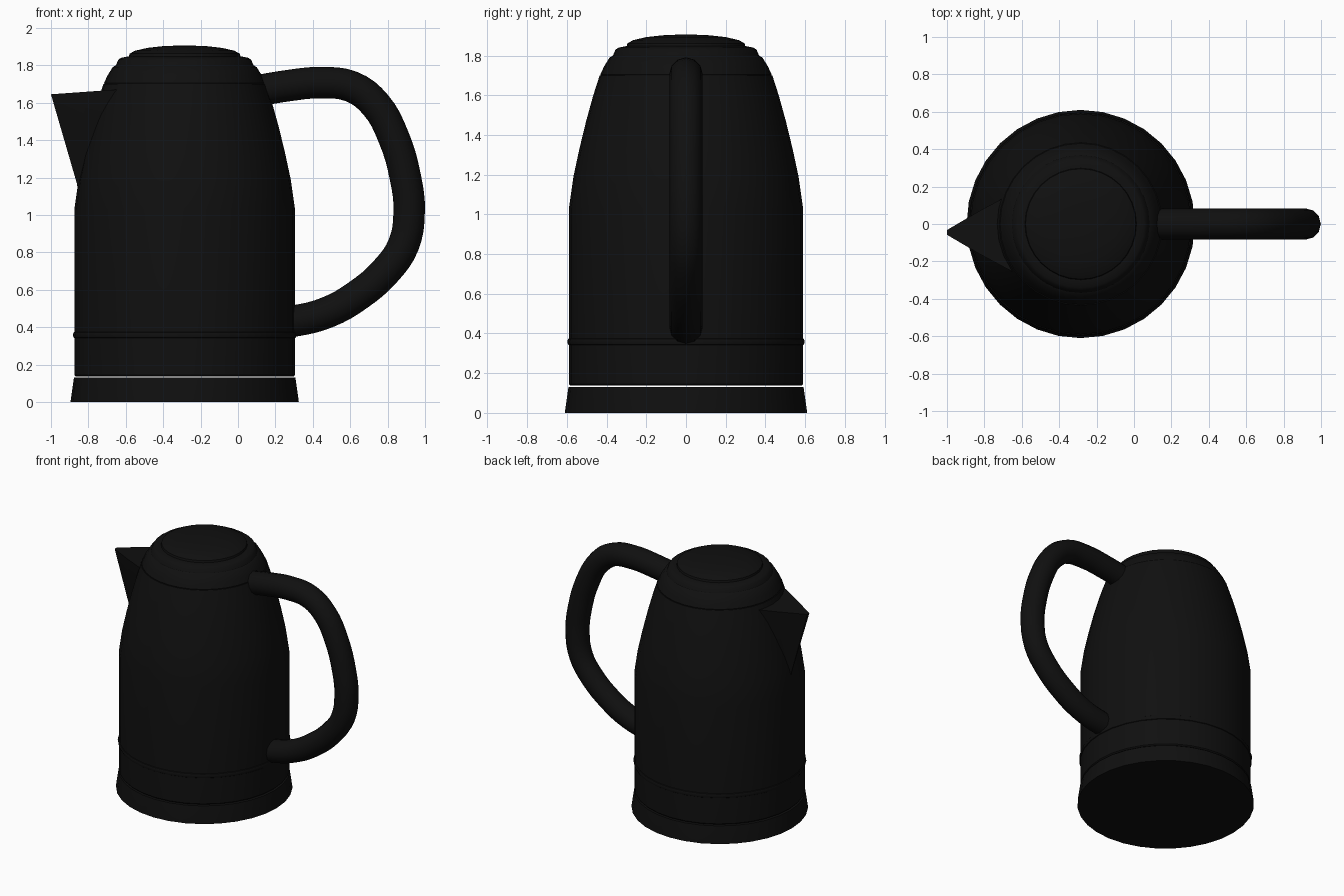
import bpy, bmesh, math
from mathutils import Vector

if "Cube" in bpy.data.objects:
    bpy.data.objects.remove(bpy.data.objects["Cube"])

CX = -0.285   # axis of the kettle body
SIDES = 32

black = bpy.data.materials.new("black_plastic")
black.diffuse_color = (0.005, 0.005, 0.005, 1)
black.use_nodes = True
black.node_tree.nodes["Principled BSDF"].inputs["Base Color"].default_value = black.diffuse_color


def finish(ob, angle=35):
    ob.data.materials.append(black)
    bpy.ops.object.select_all(action='DESELECT')
    ob.select_set(True)
    bpy.context.view_layer.objects.active = ob
    bpy.ops.object.shade_smooth_by_angle(angle=math.radians(angle))


def mesh_object(name, bm):
    bmesh.ops.recalc_face_normals(bm, faces=bm.faces)
    me = bpy.data.meshes.new(name)
    bm.to_mesh(me)
    bm.free()
    ob = bpy.data.objects.new(name, me)
    bpy.context.collection.objects.link(ob)
    return ob


def lathe(name, profile):
    """Revolve (radius, z) points about the body axis and cap both ends."""
    bm = bmesh.new()
    rings = []
    for r, z in profile:
        rings.append([bm.verts.new((CX + r * math.cos(2 * math.pi * i / SIDES),
                                    r * math.sin(2 * math.pi * i / SIDES), z))
                      for i in range(SIDES)])
    for a, b in zip(rings, rings[1:]):
        for i in range(SIDES):
            j = (i + 1) % SIDES
            bm.faces.new((a[i], a[j], b[j], b[i]))
    bm.faces.new(rings[0])
    bm.faces.new(rings[-1])
    ob = mesh_object(name, bm)
    finish(ob)
    return ob


# Power base, separated from the body by a thin gap
lathe("power_base", [(0.61, 0), (0.609, 0.012), (0.592, 0.13)])

# Tapering body
lathe("body", [(0.583, 0.137), (0.59, 0.145), (0.59, 1.03), (0.567, 1.19),
               (0.537, 1.33), (0.503, 1.47), (0.467, 1.60), (0.435, 1.70)])

# Raised band low on the body
lathe("band", [(0.585, 0.338), (0.594, 0.344), (0.598, 0.358),
               (0.594, 0.372), (0.585, 0.378)])

# Shoulder ring under the lid
lathe("collar", [(0.428, 1.695), (0.431, 1.705), (0.413, 1.745), (0.385, 1.79),
                 (0.368, 1.80), (0.355, 1.83), (0.34, 1.84), (0.305, 1.847)])

# Domed lid
lathe("lid", [(0.30, 1.84), (0.295, 1.862), (0.265, 1.878), (0.20, 1.893),
              (0.12, 1.902), (0.05, 1.905)])

# Pointed spout: V-shaped sections, (z, tip x, root x, root half width)
bm = bmesh.new()
sections = []
for z, tip, root, w in [(1.13, -0.855, -0.78, 0.03), (1.17, -0.862, -0.78, 0.05),
                        (1.645, -1.0, -0.65, 0.21)]:
    outline = [(1, -1), (0.5, -0.55), (0, -0.06), (0, 0.06), (0.5, 0.55), (1, 1)]
    top = z > 1.5
    sections.append([bm.verts.new((tip + (root - tip) * t, -0.045 + w * s,
                                   z + (0.025 * t if top else 0)))
                     for t, s in outline])
for a, b in zip(sections, sections[1:]):
    for i in range(6):
        j = (i + 1) % 6
        bm.faces.new((a[i], a[j], b[j], b[i]))
bm.faces.new(sections[0])
bm.faces.new(sections[-1])
finish(mesh_object("spout", bm))

# Loop handle
path = [(0.11, 1.665), (0.26, 1.69), (0.44, 1.707), (0.61, 1.685), (0.735, 1.59),
        (0.83, 1.42), (0.895, 1.2), (0.915, 1.02), (0.885, 0.84), (0.79, 0.70),
        (0.64, 0.57), (0.48, 0.48), (0.30, 0.433), (0.19, 0.425)]
cu = bpy.data.curves.new("handle", 'CURVE')
cu.dimensions = '3D'
cu.bevel_depth = 0.084
cu.bevel_resolution = 4
cu.resolution_u = 4
cu.use_fill_caps = True
sp = cu.splines.new('BEZIER')
sp.bezier_points.add(len(path) - 1)
for p, (x, z) in zip(sp.bezier_points, path):
    p.co = Vector((x, 0, z))
    p.handle_left_type = p.handle_right_type = 'AUTO'
handle = bpy.data.objects.new("handle", cu)
bpy.context.collection.objects.link(handle)
bpy.ops.object.select_all(action='DESELECT')
handle.select_set(True)
bpy.context.view_layer.objects.active = handle
bpy.ops.object.convert(target='MESH')
finish(bpy.context.view_layer.objects.active)
